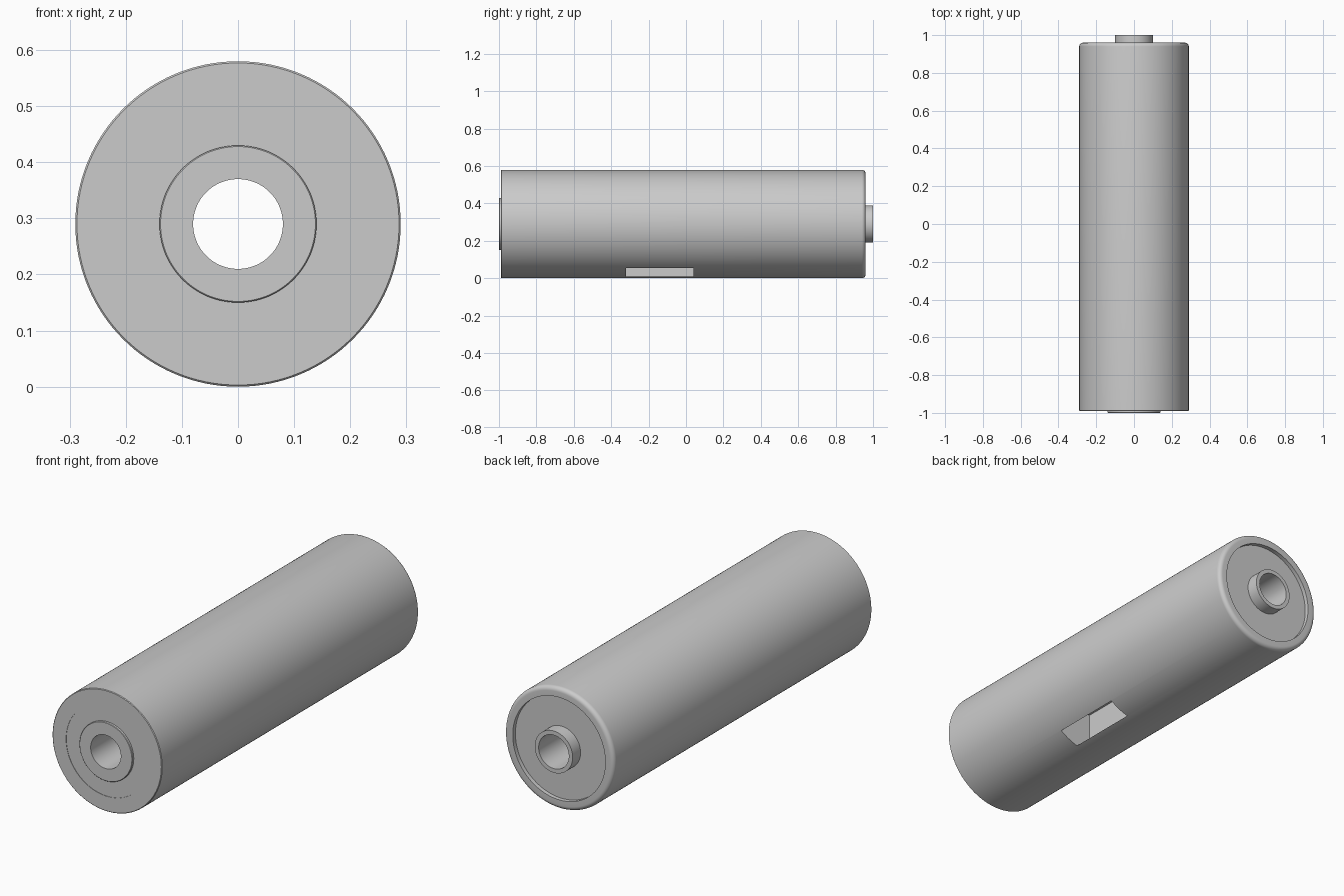
import bpy, bmesh, math
from mathutils import Vector, Matrix

cube = bpy.data.objects.get("Cube")
if cube:
    bpy.data.objects.remove(cube, do_unlink=True)

AXIS = Vector((0, 0, 0.29))
SEGMENTS = 128

grey = bpy.data.materials.new("light grey")
grey.use_nodes = True
grey.diffuse_color = (0.6, 0.6, 0.6, 1)
grey.node_tree.nodes["Principled BSDF"].inputs["Base Color"].default_value = grey.diffuse_color


def make_object(name, bm):
    bmesh.ops.recalc_face_normals(bm, faces=bm.faces)
    mesh = bpy.data.meshes.new(name)
    bm.to_mesh(mesh)
    bm.free()
    mesh.materials.append(grey)
    obj = bpy.data.objects.new(name, mesh)
    bpy.context.collection.objects.link(obj)
    return obj


def fillet(radius, y, size, steps=6):
    """Rounded back edge, as (radius, y) points."""
    for i in range(steps + 1):
        a = math.pi / 2 * i / steps
        yield (radius - size + size * math.cos(a), y - size + size * math.sin(a))


def lathe(name, profile):
    """Turn a closed (radius, y) profile about the roller axis."""
    bm = bmesh.new()
    verts = [bm.verts.new(AXIS + Vector((r, y, 0))) for r, y in profile]
    edges = [bm.edges.new((v, verts[i - 1])) for i, v in enumerate(verts)]
    bmesh.ops.spin(bm, geom=verts + edges, cent=AXIS, axis=(0, 1, 0),
                   angle=2 * math.pi, steps=SEGMENTS)
    bmesh.ops.remove_doubles(bm, verts=bm.verts, dist=1e-5)
    return make_object(name, bm)


# Roller: bore, front hub, shallow front ring, shell, rounded back rim, back boss
profile = [
    (0.08, -1), (0.138, -1), (0.14, -0.998), (0.14, -0.988),
    (0.217, -0.988), (0.217, -0.99), (0.287, -0.99), (0.29, -0.987),
    *fillet(0.29, 0.96, 0.02),
    (0.245, 0.96), (0.245, 0.94), (0.1, 0.94), (0.1, 1), (0.08, 1),
]
roller = lathe("roller_body", profile)

# Pocket cut into the lower side of the shell
low, high = Vector((0, -0.32, 0.01)), Vector((0.17, 0.04, 0.2))
bm = bmesh.new()
bmesh.ops.create_cube(bm, size=1, matrix=Matrix.Translation((low + high) / 2)
                      @ Matrix.Diagonal((*(high - low), 1)))
cutter = make_object("pocket_cutter", bm)
cutter.hide_render = True

cut = roller.modifiers.new("pocket", "BOOLEAN")
cut.operation = "DIFFERENCE"
cut.solver = "EXACT"
cut.object = cutter

bpy.ops.object.select_all(action="DESELECT")
roller.select_set(True)
bpy.context.view_layer.objects.active = roller
bpy.ops.object.modifier_apply(modifier=cut.name)
bpy.data.objects.remove(cutter, do_unlink=True)
bpy.ops.object.shade_smooth_by_angle(angle=math.radians(30))
